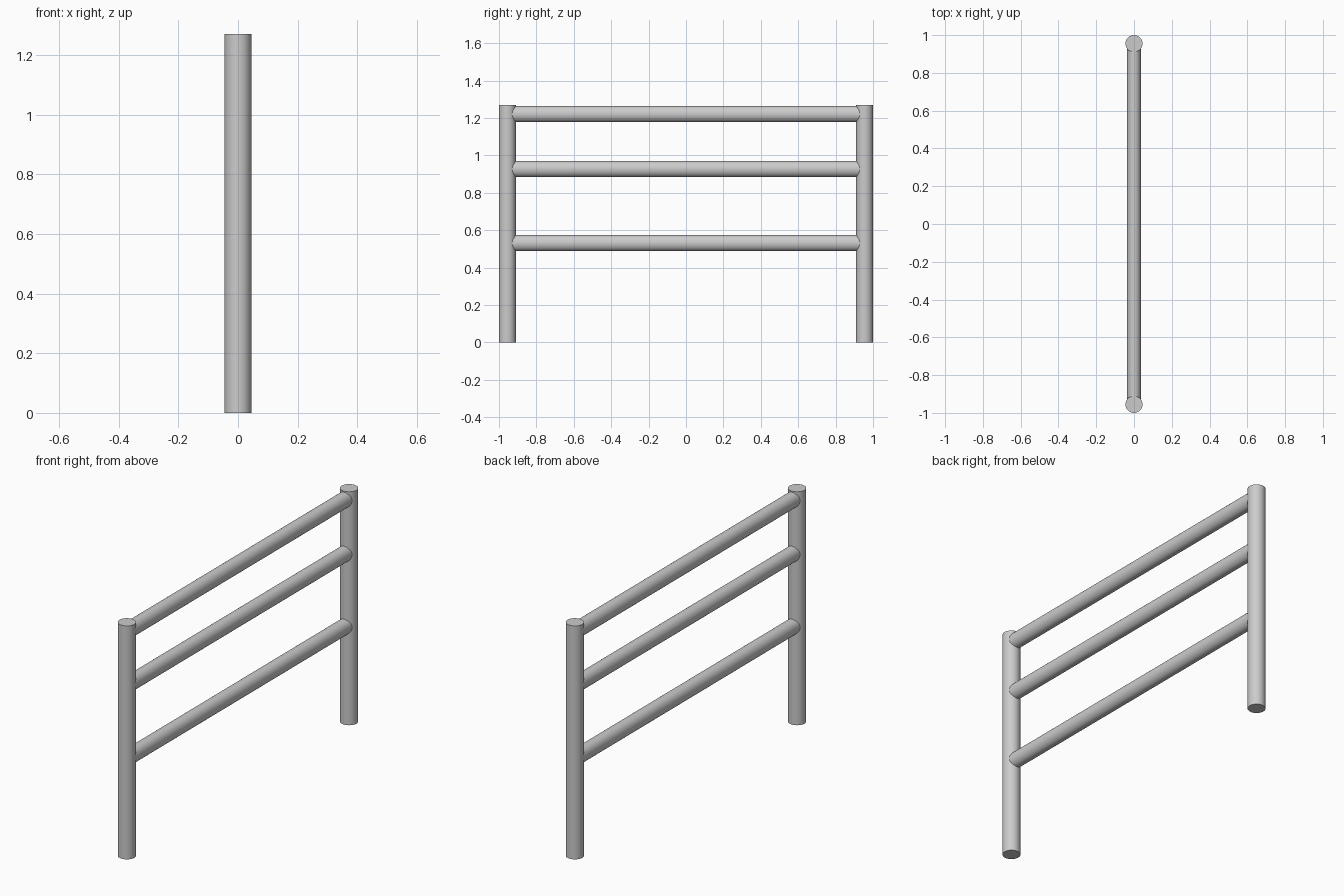
import bpy, math

if "Cube" in bpy.data.objects:
    bpy.data.objects.remove(bpy.data.objects["Cube"])

POST_R, POST_H = 0.045, 1.27
POST_Y = 1 - POST_R


def finish(obj, name):
    obj.name = name
    bpy.ops.object.shade_smooth_by_angle(angle=math.radians(35))


# Upright round posts
for name, side in (("left_post", -1), ("right_post", 1)):
    bpy.ops.mesh.primitive_cylinder_add(
        vertices=48, radius=POST_R, depth=POST_H,
        location=(0, side * POST_Y, POST_H / 2))
    finish(bpy.context.object, name)

# Horizontal rails: slightly oval, taller than wide, ends buried in the posts
for name, z in (("top_rail", 1.221), ("middle_rail", 0.927), ("lower_rail", 0.531)):
    bpy.ops.mesh.primitive_cylinder_add(
        vertices=48, radius=1, depth=2 * (POST_Y - 0.015),
        location=(0, 0, z), rotation=(math.pi / 2, 0, 0))
    rail = bpy.context.object
    rail.scale = (0.037, 0.043, 1)
    bpy.ops.object.transform_apply(location=False, rotation=True, scale=True)
    finish(rail, name)
